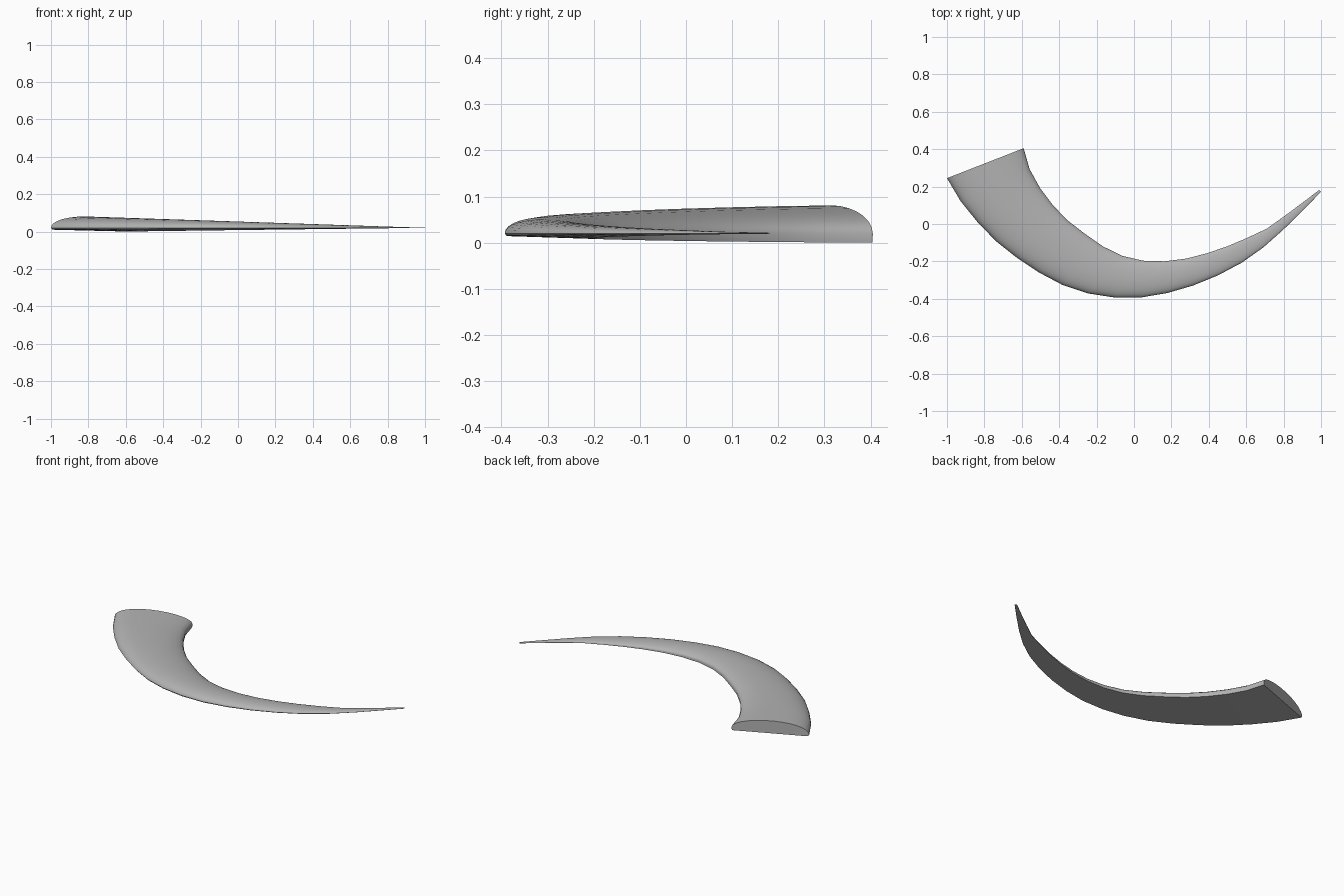
import bpy, bmesh, math
from mathutils import Vector

if "Cube" in bpy.data.objects:
    bpy.data.objects.remove(bpy.data.objects["Cube"])

STATIONS = 18   # cross-sections along the horn
ARC = 14        # segments over the domed back

# Plan outlines of the outer and inner edge, wide end to tip
OUTER = [(-1, .245), (-.92, .11), (-.82, -.01), (-.72, -.11), (-.6, -.20), (-.46, -.29),
         (-.33, -.35), (-.19, -.385), (-.03, -.40), (.11, -.385), (.26, -.35), (.42, -.29),
         (.58, -.205), (.72, -.105), (.83, 0), (.92, .09), (1, .172)]
INNER = [(-.59, .405), (-.57, .32), (-.53, .23), (-.46, .135), (-.395, .05), (-.305, -.02),
         (-.2, -.10), (-.105, -.155), (-.01, -.19), (.1, -.202), (.23, -.197), (.38, -.16),
         (.54, -.105), (.71, -.025), (.85, .075), (.99, .182)]


def resample(points, n):
    """Evenly spaced points along a polyline."""
    pts = [Vector(p) for p in points]
    lens = [0]
    for a, b in zip(pts, pts[1:]):
        lens.append(lens[-1] + (b - a).length)
    out = []
    for i in range(n):
        d = lens[-1] * i / (n - 1)
        k = 0
        while k < len(pts) - 2 and lens[k + 1] < d:
            k += 1
        out.append(pts[k].lerp(pts[k + 1], (d - lens[k]) / (lens[k + 1] - lens[k])))
    return out


# Cross-section: (position from outer to inner edge, height about the rim)
section = []
for i in range(ARC + 1):
    a = math.pi * i / ARC
    t = .5 - .5 * math.cos(a)
    section.append((t - .05 * math.sin(a) ** 2, .061 * math.sin(a)))
section += [(.997, -.020), (.02, -.010)]

# Horn body: lofted sections with capped ends
bm = bmesh.new()
rings = []
for o, n in zip(resample(OUTER, STATIONS), resample(INNER, STATIONS)):
    mid = (o + n) / 2
    s = max(.03, min(1, 1 - (mid.x + .8) / 1.8))
    ring = []
    for t, h in section:
        p = o.lerp(n, t)
        ring.append(bm.verts.new((p.x, p.y, .02 + h * s)))
    rings.append(ring)
m = len(section)
for a, b in zip(rings, rings[1:]):
    for j in range(m):
        k = (j + 1) % m
        bm.faces.new((a[j], a[k], b[k], b[j]))
bm.faces.new(rings[0])
bm.faces.new(rings[-1])
bmesh.ops.recalc_face_normals(bm, faces=bm.faces)

mesh = bpy.data.meshes.new("curved_horn")
bm.to_mesh(mesh)
bm.free()
horn = bpy.data.objects.new("curved_horn", mesh)
bpy.context.collection.objects.link(horn)

mat = bpy.data.materials.new("plain grey")
mat.diffuse_color = (.45, .45, .45, 1)
mat.use_nodes = True
mat.node_tree.nodes["Principled BSDF"].inputs["Base Color"].default_value = mat.diffuse_color
mesh.materials.append(mat)

bpy.context.view_layer.objects.active = horn
horn.select_set(True)
bpy.ops.object.shade_smooth_by_angle(angle=math.radians(35))
